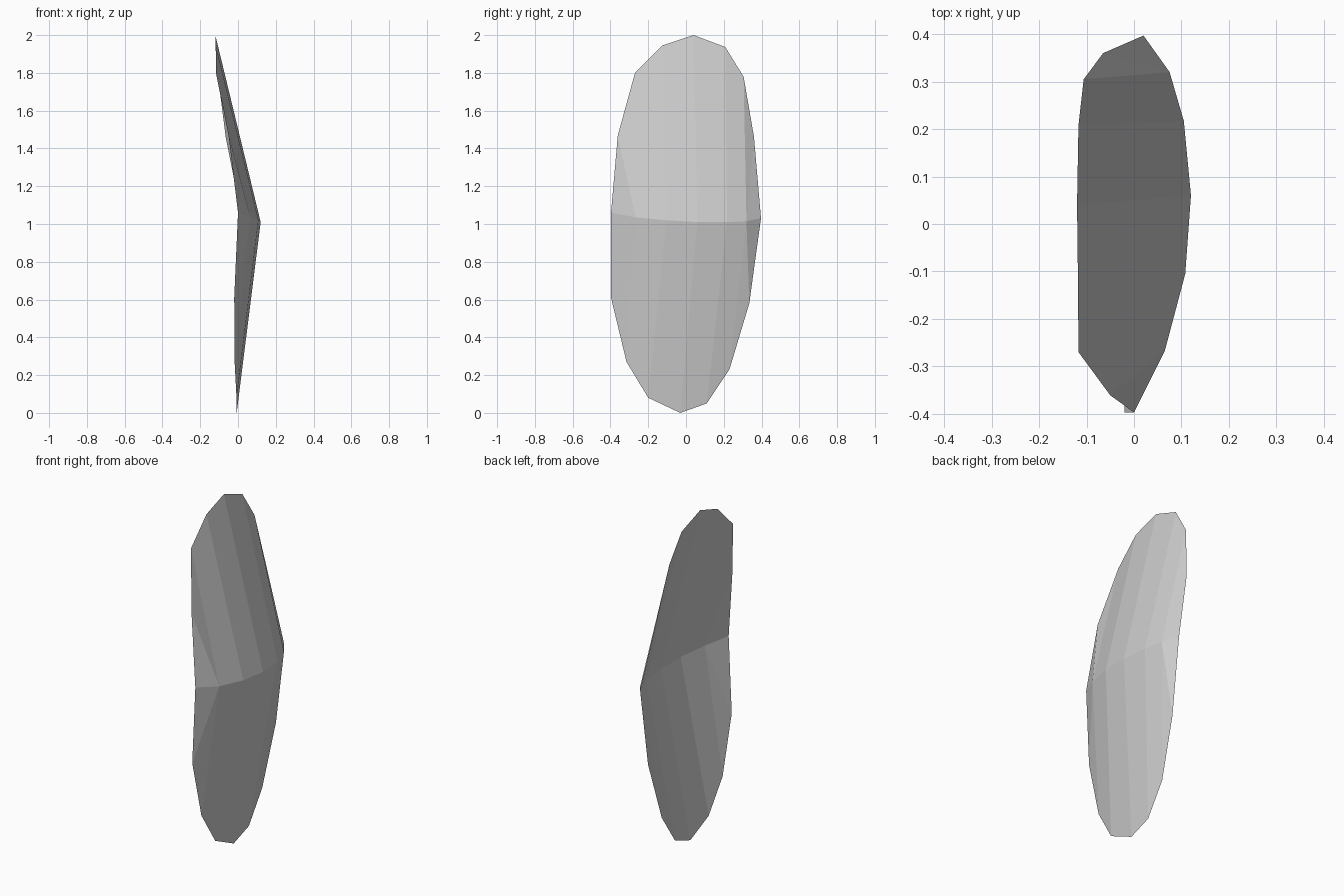
import bpy
import bmesh

if "Cube" in bpy.data.objects:
    bpy.data.objects.remove(bpy.data.objects["Cube"])

# Three cross-section profiles of the bent sheet, each running from -y to +y
lower_rim = [(-0.02, -0.397, 0.61), (-0.018, -0.315, 0.27), (-0.008, -0.2, 0.08), (-0.007, -0.03, 0.0),
             (-0.006, 0.11, 0.05), (-0.003, 0.23, 0.23), (0.013, 0.335, 0.58)]
fold = [(0.0, -0.397, 1.06), (0.065, -0.267, 1.035), (0.108, -0.105, 1.02), (0.12, 0.06, 1.01),
        (0.105, 0.217, 1.01), (0.075, 0.32, 1.015), (0.02, 0.397, 1.03)]
upper_rim = [(-0.05, -0.361, 1.47), (-0.117, -0.27, 1.80), (-0.118, -0.125, 1.945), (-0.12, 0.04, 2.0),
             (-0.117, 0.208, 1.937), (-0.106, 0.305, 1.78), (-0.065, 0.36, 1.46)]

bm = bmesh.new()
low, mid, top = [[bm.verts.new(p) for p in row] for row in (lower_rim, fold, upper_rim)]
last = len(mid) - 1


def strip(rim, flip):
    """Bridge the fold to a rim; end panels are split towards the rim corner."""
    for i in range(last):
        a, b, c, d = mid[i], mid[i + 1], rim[i + 1], rim[i]
        if i == 0:
            faces = [(a, b, d), (b, c, d)]
        elif i == last - 1:
            faces = [(a, b, c), (a, c, d)]
        else:
            faces = [(a, b, c, d)]
        for f in faces:
            bm.faces.new(f[::-1] if flip else f)


# Upper and lower halves
strip(top, False)
strip(low, True)

mesh = bpy.data.meshes.new("bent_panel")
bm.to_mesh(mesh)
bm.free()
bpy.context.collection.objects.link(bpy.data.objects.new("bent_panel", mesh))
